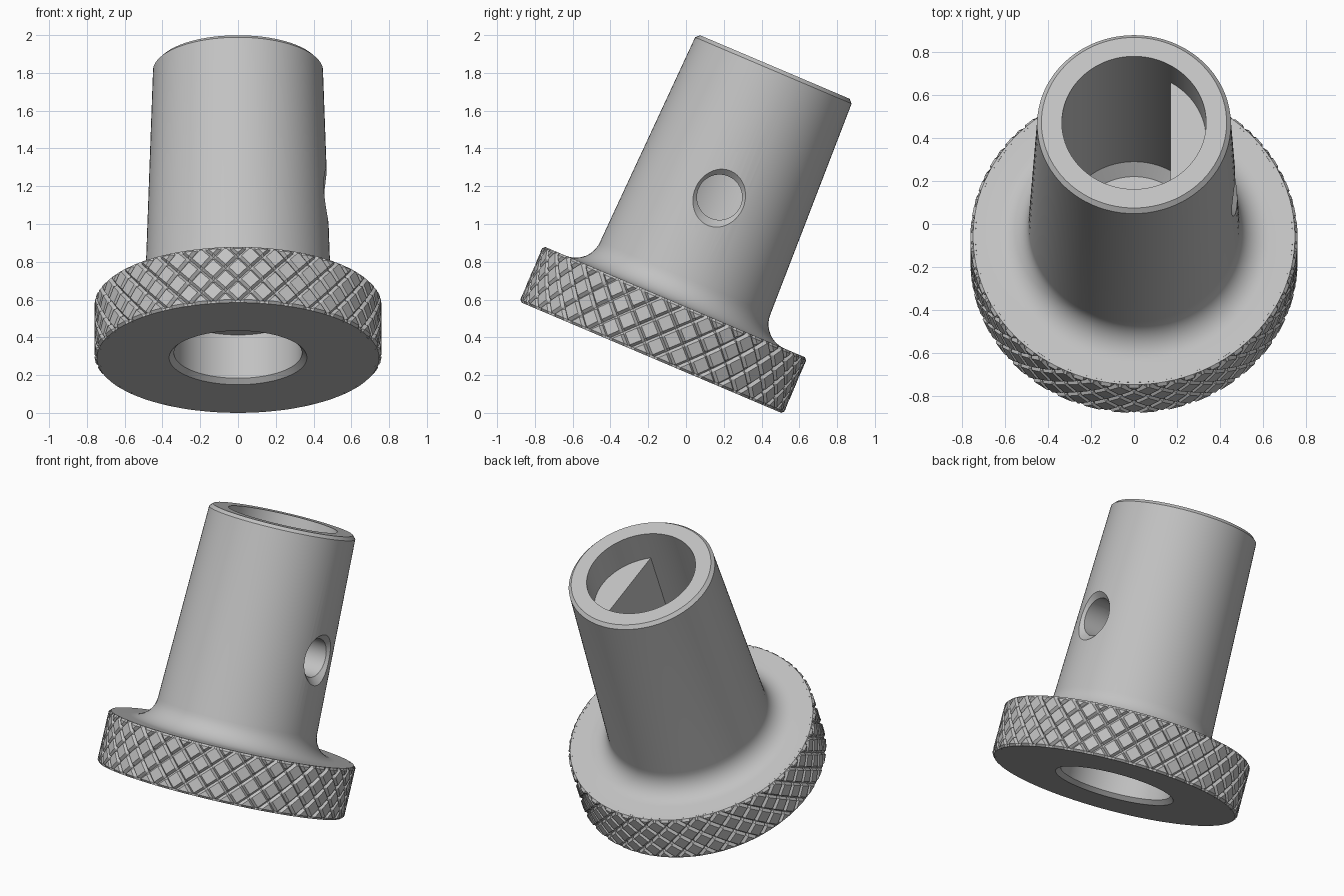
import bpy, bmesh
from math import sin, cos, pi, radians, sqrt
from mathutils import Matrix, Vector

cube = bpy.data.objects.get("Cube")
if cube:
    bpy.data.objects.remove(cube)

# Main dimensions, measured along the tilted axis
LENGTH, HEAD, RIM, CORE, BORE = 1.672, 0.32, 0.76, 0.736, 0.335
FLAT_X, LEDGE, FLOOR = 0.17, 1.47, 0.367
TILT = Matrix.Translation((0, -0.183, 0.292)) @ Matrix.Rotation(radians(-23), 4, 'X')

steel = bpy.data.materials.new("grey_steel")
steel.use_nodes = True
steel.diffuse_color = (0.54, 0.54, 0.54, 1)
steel.node_tree.nodes["Principled BSDF"].inputs["Base Color"].default_value = steel.diffuse_color


def make_object(name, bm):
    bmesh.ops.recalc_face_normals(bm, faces=bm.faces)
    mesh = bpy.data.meshes.new(name)
    bm.to_mesh(mesh)
    bm.free()
    mesh.materials.append(steel)
    obj = bpy.data.objects.new(name, mesh)
    bpy.context.collection.objects.link(obj)
    return obj


def lathe(name, profile, steps):
    """Spin a closed (radius, height) outline about z."""
    bm = bmesh.new()
    verts = [bm.verts.new((r, 0, z)) for r, z in profile]
    edges = [bm.edges.new((a, b)) for a, b in zip(verts, verts[1:] + verts[:1])]
    bmesh.ops.spin(bm, geom=verts + edges, cent=(0, 0, 0), axis=(0, 0, 1),
                   angle=2 * pi, steps=steps, use_merge=True)
    bmesh.ops.remove_doubles(bm, verts=bm.verts, dist=1e-5)
    bmesh.ops.dissolve_degenerate(bm, edges=bm.edges, dist=1e-6)
    return make_object(name, bm)


def activate(obj):
    bpy.ops.object.select_all(action='DESELECT')
    obj.select_set(True)
    bpy.context.view_layer.objects.active = obj


def cut(obj, cutter):
    mod = obj.modifiers.new("hole", 'BOOLEAN')
    mod.operation = 'DIFFERENCE'
    mod.solver = 'EXACT'
    mod.object = cutter
    activate(obj)
    bpy.ops.object.modifier_apply(modifier=mod.name)


# Turned body: bored, tapered sleeve with a filleted foot on a round head
FILLET, FOOT = 0.14, 0.49
fillet = [(FOOT + FILLET * (1 - cos(a)), HEAD + FILLET * (1 - sin(a)))
          for a in (i * pi / 20 for i in range(11))]
body = lathe("sleeve_and_head", [
    (0, 0.275), (0.339, 0.275), (0.339, 0.026), (0.365, 0),
    (CORE, 0), (CORE, HEAD)] + fillet[::-1] + [
    (0.45, LENGTH - 0.02), (0.43, LENGTH), (BORE, LENGTH),
    (BORE, FLOOR + 0.053), (BORE - 0.053, FLOOR), (0, FLOOR)], 96)

# Flat key inside the bore, a circle segment standing on the bore floor
bm = bmesh.new()
reach = BORE + 0.006
half = sqrt(reach ** 2 - FLAT_X ** 2)
arc = [Vector((FLAT_X, half * (1 - i / 12), 0)) for i in (0, 24)]
start = arc[0].xy.angle_signed(Vector((1, 0)))
outline = [bm.verts.new((reach * cos(t), reach * sin(t), FLOOR - 0.01))
           for t in (start * (1 - i / 12) for i in range(25))]
base = bm.faces.new(outline)
top = bmesh.ops.extrude_face_region(bm, geom=[base])["geom"]
bmesh.ops.translate(bm, vec=(0, 0, LEDGE - FLOOR + 0.01),
                    verts=[g for g in top if isinstance(g, bmesh.types.BMVert)])
key = make_object("bore_flat", bm)

# Countersunk cross hole on the left side
drill = lathe("hole_cutter", [(0, 0.1), (0.12, 0.1), (0.12, 0.438), (0.25, 0.568), (0, 0.568)], 48)
drill.data.transform(Matrix.Translation((0, 0, 0.923)) @ Matrix.Rotation(pi / 2, 4, 'Y'))
drill.hide_render = True
bpy.context.view_layer.update()
cut(body, drill)
cut(key, drill)
bpy.data.objects.remove(drill)

# Diamond knurl: helical cells with sunken borders, trimmed top and bottom
STARTS, GROOVE, DEEP, CHAMFER = 36, 0.024, 0.743, 0.013
pitch = 2 * pi / STARTS
nodes = [0, GROOVE, pitch - GROOVE, pitch]
bm = bmesh.new()
for j in range(STARTS):
    for d in range(-1, 7):
        grid = []
        for m, du in enumerate(nodes):
            row = []
            for n, dv in enumerate(nodes):
                u, v = (j + d) * pitch + du, j * pitch + dv
                r = DEEP if m in (0, 3) or n in (0, 3) else RIM
                t = (u + v) / 2
                row.append(bm.verts.new((r * cos(t), r * sin(t), RIM * (u - v) / 2)))
            grid.append(row)
        for m in range(3):
            for n in range(3):
                bm.faces.new((grid[m][n], grid[m + 1][n], grid[m + 1][n + 1], grid[m][n + 1]))
bmesh.ops.remove_doubles(bm, verts=bm.verts, dist=1e-4)
for height, side, end in ((CHAMFER, -1, 0), (HEAD - CHAMFER, 1, HEAD)):
    result = bmesh.ops.bisect_plane(
        bm, geom=bm.verts[:] + bm.edges[:] + bm.faces[:], dist=1e-6,
        plane_co=(0, 0, height), plane_no=(0, 0, side), clear_outer=True)
    rim = [e for e in result["geom_cut"] if isinstance(e, bmesh.types.BMEdge)]
    lip = bmesh.ops.extrude_edge_only(bm, edges=rim)["geom"]
    for vert in (g for g in lip if isinstance(g, bmesh.types.BMVert)):
        flat = vert.co.xy.normalized() * (RIM - CHAMFER)
        vert.co = (flat.x, flat.y, end)
    # Thin cap from the rim in to the core
    inner = bmesh.ops.extrude_edge_only(
        bm, edges=[g for g in lip if isinstance(g, bmesh.types.BMEdge) and
                   all(abs(v.co.z - end) < 1e-6 for v in g.verts)])["geom"]
    for vert in (g for g in inner if isinstance(g, bmesh.types.BMVert)):
        flat = vert.co.xy.normalized() * CORE
        vert.co = (flat.x, flat.y, end)
knurl = make_object("knurled_rim", bm)

# Smooth the turned parts and tilt everything
for obj in (body, key):
    activate(obj)
    bpy.ops.object.shade_smooth_by_angle(angle=radians(28))
for obj in (body, key, knurl):
    obj.matrix_world = TILT
